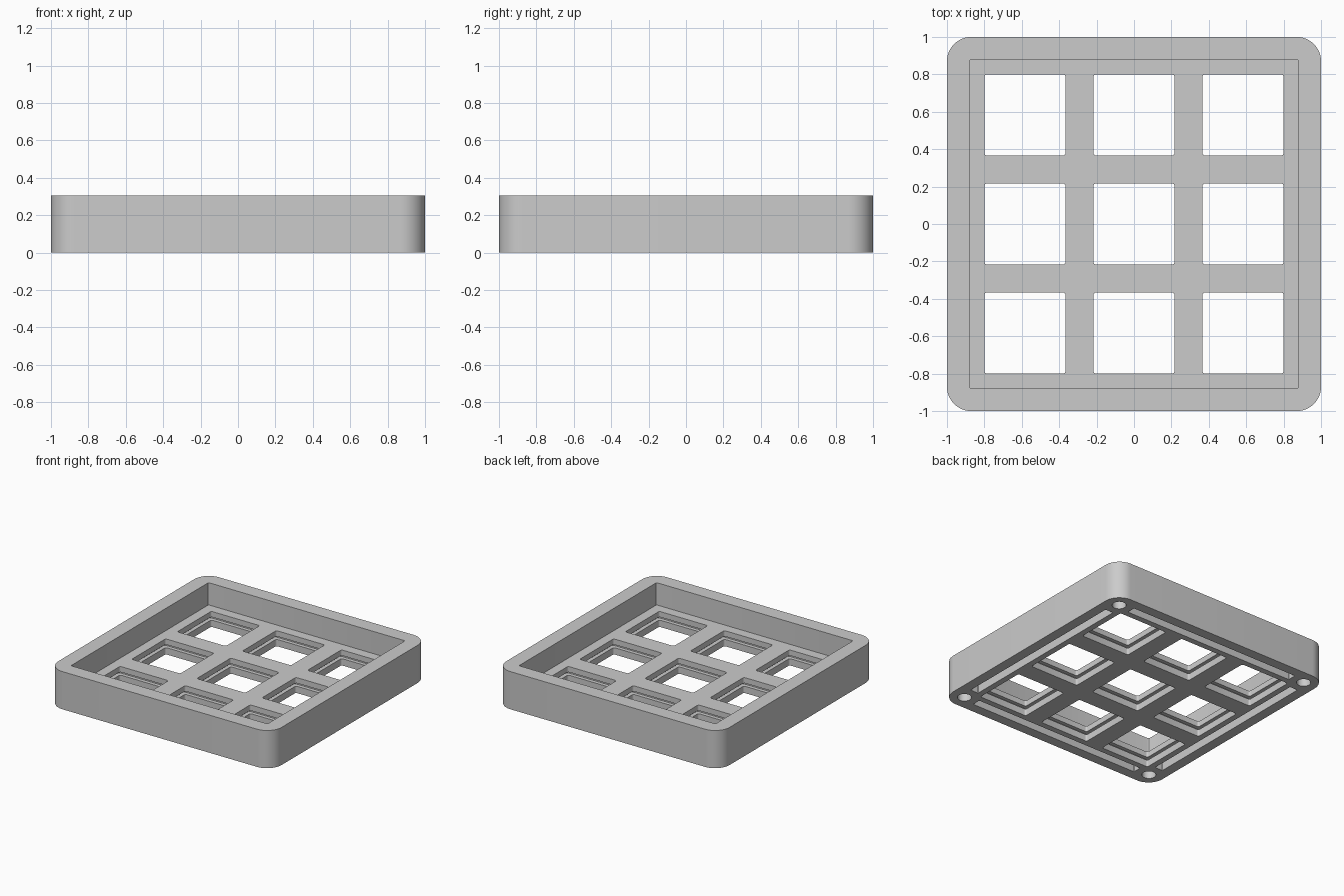
import bpy
import bmesh
import math

HEIGHT = 0.305
FLOOR = 0.125      # top of the perforated plate
PITCH = 0.583      # spacing of the square openings
OPENING = 0.434
EDGE = 0.883       # centre line of the underside screws and slots

cube = bpy.data.objects.get("Cube")
if cube:
    bpy.data.objects.remove(cube, do_unlink=True)

grey = bpy.data.materials.new("light grey")
grey.use_nodes = True
grey.diffuse_color = (0.6, 0.6, 0.6, 1)
grey.node_tree.nodes["Principled BSDF"].inputs["Base Color"].default_value = (0.6, 0.6, 0.6, 1)


def rounded_outline(cx, cy, w, d, r, steps):
    """Points of a rounded rectangle, anticlockwise."""
    pts = []
    for i, (sx, sy) in enumerate([(1, 1), (-1, 1), (-1, -1), (1, -1)]):
        for k in range(steps + 1):
            a = math.pi / 2 * (i + k / steps)
            pts.append((cx + sx * (w / 2 - r) + r * math.cos(a),
                        cy + sy * (d / 2 - r) + r * math.sin(a)))
    return pts


def add_prism(bm, outline, z0, z1):
    low = [bm.verts.new((x, y, z0)) for x, y in outline]
    high = [bm.verts.new((x, y, z1)) for x, y in outline]
    bm.faces.new(low[::-1])
    bm.faces.new(high)
    n = len(outline)
    for i in range(n):
        j = (i + 1) % n
        bm.faces.new((low[i], low[j], high[j], high[i]))


def make_object(name, prisms):
    bm = bmesh.new()
    for outline, z0, z1 in prisms:
        add_prism(bm, outline, z0, z1)
    mesh = bpy.data.meshes.new(name)
    bm.to_mesh(mesh)
    bm.free()
    mesh.materials.append(grey)
    obj = bpy.data.objects.new(name, mesh)
    bpy.context.collection.objects.link(obj)
    return obj


# Outer body with rounded vertical corners
case = make_object("case_body", [(rounded_outline(0, 0, 2, 2, 0.13, 12), 0, HEIGHT)])

# Top recess, square openings and the clip groove inside each opening
grid = [(i * PITCH, j * PITCH) for i in (-1, 0, 1) for j in (-1, 0, 1)]
recess = [(rounded_outline(0, 0, 1.76, 1.76, 0.012, 3), FLOOR, 0.5)]
openings = [(rounded_outline(x, y, OPENING, OPENING, 0.015, 4), -0.1, 0.2) for x, y in grid]
grooves = [(rounded_outline(x, y, OPENING + 0.06, OPENING + 0.06, 0.015, 4), 0.055, 0.08)
           for x, y in grid]

# Underside slots along each edge, and corner screw holes
slots = []
for s in (-1, 1):
    slots.append((rounded_outline(0, s * EDGE, 1.54, 0.07, 0.004, 1), -0.1, 0.085))
    slots.append((rounded_outline(s * EDGE, 0, 0.07, 1.54, 0.004, 1), -0.1, 0.085))
screws = [(rounded_outline(sx * EDGE, sy * EDGE, 0.104, 0.104, 0.0519, 8), -0.1, 0.09)
          for sx in (-1, 1) for sy in (-1, 1)]

cutters = []
for name, prisms in [("recess", recess), ("openings", openings), ("grooves", grooves),
                     ("slots", slots), ("screw_holes", screws)]:
    cutter = make_object(name + "_cutter", prisms)
    cutter.hide_render = True
    cutters.append(cutter)
    mod = case.modifiers.new(name, 'BOOLEAN')
    mod.operation = 'DIFFERENCE'
    mod.solver = 'EXACT'
    mod.object = cutter

# Bake the cuts and remove the cutters
bpy.context.view_layer.update()
evaluated = case.evaluated_get(bpy.context.evaluated_depsgraph_get())
result = bpy.data.meshes.new_from_object(evaluated)
case.modifiers.clear()
case.data = result
for cutter in cutters:
    bpy.data.objects.remove(cutter, do_unlink=True)

# Smooth the rounded corners, keep flat faces crisp
bpy.ops.object.select_all(action='DESELECT')
case.select_set(True)
bpy.context.view_layer.objects.active = case
bpy.ops.object.shade_smooth_by_angle(angle=math.radians(30))
